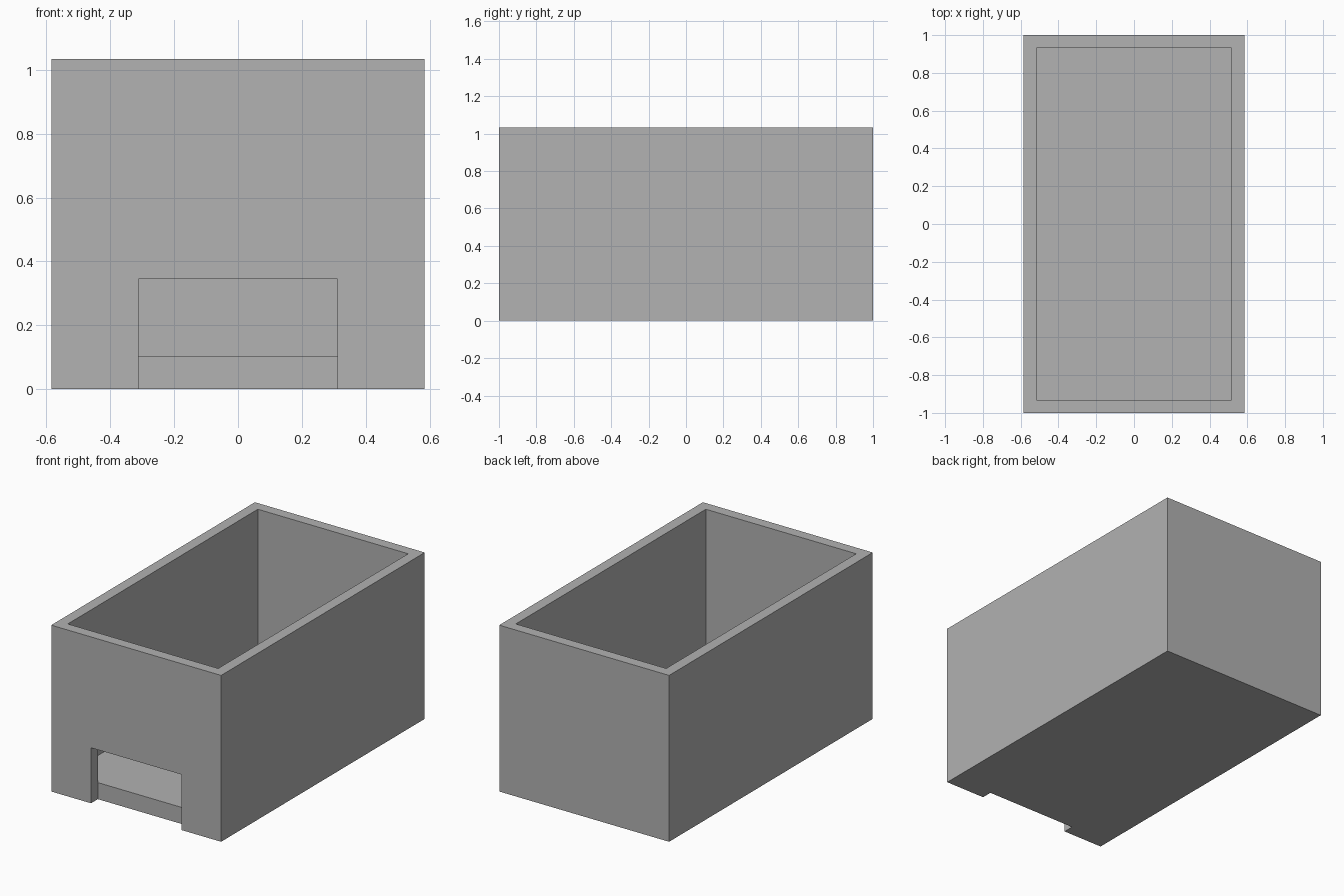
import bpy
import bmesh

cube = bpy.data.objects.get("Cube")
if cube:
    bpy.data.objects.remove(cube, do_unlink=True)

HALF_W, HALF_L, HEIGHT = 0.584, 1.0, 1.034
WALL, FLOOR = 0.067, 0.103
DOOR_HALF, DOOR_TOP = 0.311, 0.345
INNER_W, INNER_L = HALF_W - WALL, HALF_L - WALL
OVER = 0.2  # how far cutters reach past the shell

grey = bpy.data.materials.new("plain grey")
grey.use_nodes = True
colour = (0.445, 0.445, 0.445, 1)
grey.diffuse_color = colour
grey.node_tree.nodes["Principled BSDF"].inputs["Base Color"].default_value = colour


def box(name, low, high):
    """Axis-aligned box between two opposite corners."""
    bm = bmesh.new()
    bmesh.ops.create_cube(bm, size=2)
    for v in bm.verts:
        v.co = [high[i] if v.co[i] > 0 else low[i] for i in range(3)]
    mesh = bpy.data.meshes.new(name)
    bm.to_mesh(mesh)
    bm.free()
    mesh.materials.append(grey)
    obj = bpy.data.objects.new(name, mesh)
    bpy.context.collection.objects.link(obj)
    return obj


def cut(target, cutter):
    """Subtract the cutter from the target, then discard it."""
    cutter.hide_render = True
    mod = target.modifiers.new("cut", "BOOLEAN")
    mod.operation = "DIFFERENCE"
    mod.solver = "EXACT"
    mod.object = cutter
    bpy.context.view_layer.objects.active = target
    bpy.ops.object.modifier_apply(modifier=mod.name)
    bpy.data.objects.remove(cutter, do_unlink=True)


# Outer block
shell = box("open_box", (-HALF_W, -HALF_L, 0), (HALF_W, HALF_L, HEIGHT))

# Front doorway, cut down to the ground and exactly one wall deep
cut(shell, box("doorway_cutter",
               (-DOOR_HALF, -HALF_L - OVER, -OVER),
               (DOOR_HALF, -INNER_L, DOOR_TOP)))

# Open-topped cavity above the thick floor
cut(shell, box("cavity_cutter",
               (-INNER_W, -INNER_L, FLOOR),
               (INNER_W, INNER_L, HEIGHT + OVER)))
